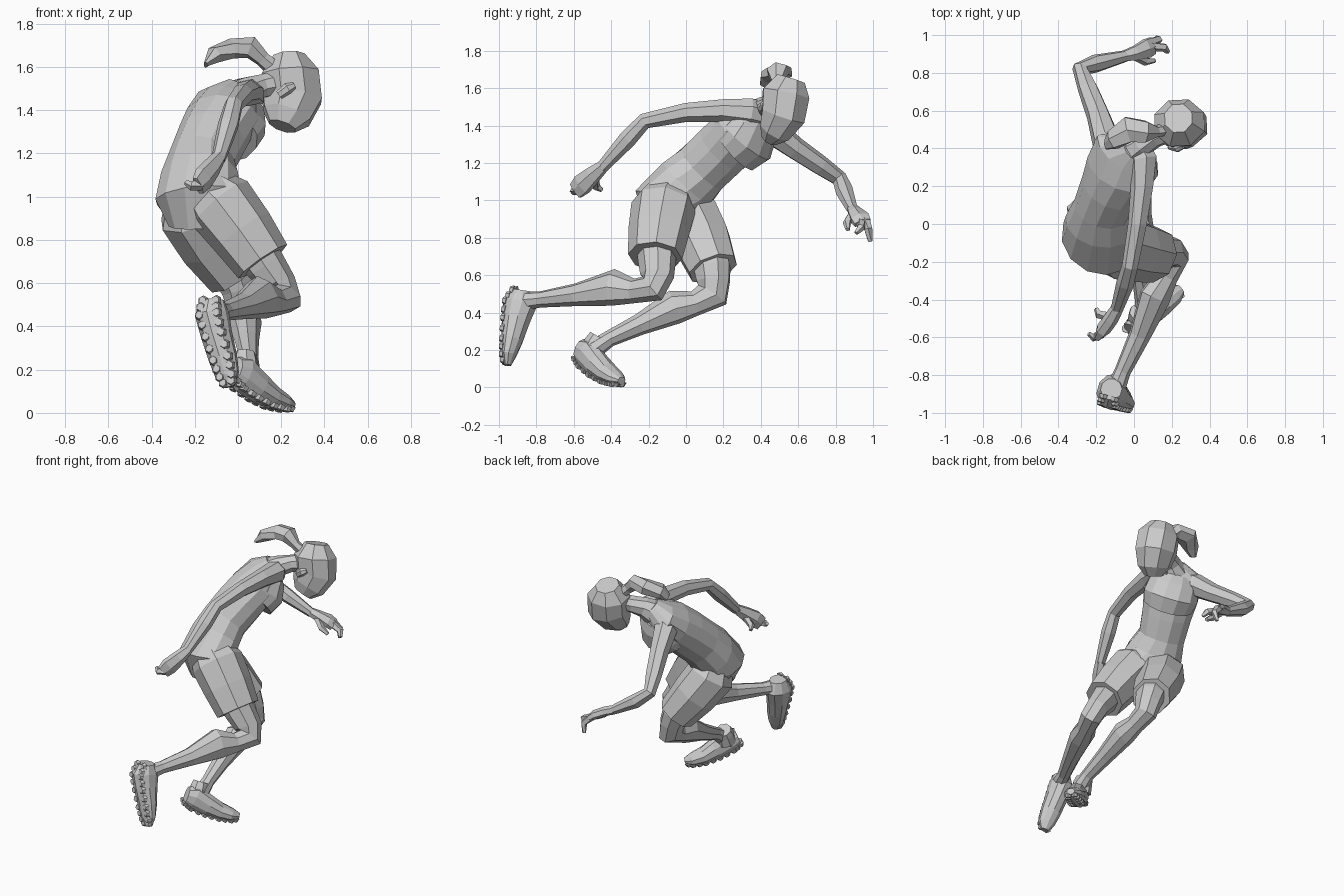
import bpy, bmesh, math
from mathutils import Vector


def frames(path, ref_a, ref_b=None):
    """Centre, side and depth direction at every station of a path."""
    pts = [Vector(p[:3]) for p in path]
    n = len(pts)
    a, b = Vector(ref_a).normalized(), Vector(ref_b or ref_a).normalized()
    out = []
    for i, c in enumerate(pts):
        t = Vector()
        if i > 0:
            t += (c - pts[i - 1]).normalized()
        if i < n - 1:
            t += (pts[i + 1] - c).normalized()
        t.normalize()
        ref = a.lerp(b, i / (n - 1))
        side = (ref - t * ref.dot(t)).normalized()
        out.append((c, side, t.cross(side)))
    return out


def finish(name, bm):
    bmesh.ops.recalc_face_normals(bm, faces=bm.faces)
    me = bpy.data.meshes.new(name)
    bm.to_mesh(me)
    bm.free()
    ob = bpy.data.objects.new(name, me)
    bpy.context.collection.objects.link(ob)
    return ob


def loft(name, path, ref, sides=8, ref_b=None):
    """Faceted tube: stations are x, y, z, half width[, half depth]."""
    bm = bmesh.new()
    rings = []
    for p, (c, s, d) in zip(path, frames(path, ref, ref_b)):
        ring = []
        for k in range(sides):
            a = 2 * math.pi * (k + 0.5) / sides
            ring.append(bm.verts.new(c + 1.04 * (s * p[3] * math.cos(a) + d * p[-1] * math.sin(a))))
        rings.append(ring)
    for r0, r1 in zip(rings, rings[1:]):
        for k in range(sides):
            j = (k + 1) % sides
            bm.faces.new((r0[k], r0[j], r1[j], r1[k]))
    bm.faces.new(rings[0])
    bm.faces.new(rings[-1])
    return finish(name, bm)


# torso with twist from hips to shoulders
HIP, SHOULDER = (0.75, -0.65, 0), (0.86, -0.4, 0.28)
loft("torso", [(-.17, -.06, .88, .15, .14), (-.18, -.08, 1.0, .208, .18), (-.18, 0, 1.09, .182, .16),
               (-.165, .085, 1.175, .15, .15), (-.12, .19, 1.275, .16, .15), (-.075, .285, 1.365, .18, .14),
               (-.05, .37, 1.445, .17, .1), (0, .4, 1.505, .07, .06)], HIP, 12, SHOULDER)
loft("sports_top", [(-.065, .265, 1.285, .16, .145), (-.045, .32, 1.33, .178, .155),
                    (-.04, .36, 1.395, .165, .12), (-.04, .39, 1.445, .12, .08)], (.82, -.5, .2), 12, SHOULDER)
loft("neck", [(-.03, .38, 1.45, .09), (.04, .42, 1.495, .065), (.11, .46, 1.515, .055), (.2, .5, 1.53, .06)], SHOULDER, 8)

# head tilted forward, ear and ponytail
loft("head", [(.205, .445, 1.33, .065, .045), (.225, .475, 1.38, .115, .09), (.25, .52, 1.46, .142, .122),
              (.24, .535, 1.575, .137, .13), (.235, .56, 1.655, .075, .08)], (1, 0, -.15), 8)
loft("ear", [(.19, .405, 1.475, .012, .02), (.23, .40, 1.505, .02, .025), (.26, .41, 1.52, .012, .015)], (0, 1, 0), 6)
loft("ponytail", [(.16, .5, 1.6, .03, .04), (.115, .49, 1.64, .03, .035), (.06, .49, 1.695, .06, .05),
                  (-.03, .5, 1.69, .075, .045), (-.11, .445, 1.66, .055, .04), (-.15, .42, 1.615, .03, .01)],
     (.3, 1, .1), 6)

# shorts legs and bare legs
TRAIL, STANCE = (.78, -.38, .5), (.94, -.09, .32)
loft("shorts_leg_right", [(-.14, -.1, 1.03, .12, .14), (-.08, -.12, .97, .155, .17),
                          (.02, -.145, .84, .145, .16), (.115, -.165, .705, .13, .142)], TRAIL, 8)
loft("shorts_leg_left", [(-.22, -.01, .99, .12, .13), (-.21, .02, .92, .155, .16),
                         (-.13, .085, .79, .145, .155), (-.025, .145, .64, .12, .132)], STANCE, 8)
loft("leg_right", [(.07, -.16, .77, .1), (.125, -.155, .69, .09, .1), (.19, -.155, .6, .075, .09),
                   (.215, -.18, .535, .07, .085), (.17, -.28, .52, .06, .065), (.11, -.39, .54, .075, .1),
                   (.03, -.59, .5, .055, .06), (-.06, -.78, .475, .042), (-.1, -.88, .465, .05)], TRAIL, 8)
loft("leg_left", [(-.06, .12, .72, .1), (-.02, .14, .64, .09, .1), (.005, .145, .57, .08, .09),
                  (.02, .14, .5, .07, .09), (.03, .05, .455, .06, .065), (.03, -.06, .435, .075, .09),
                  (.04, -.25, .34, .055), (.05, -.41, .265, .042), (.05, -.49, .21, .05)], STANCE, 8)

# arms
loft("arm_right", [(.02, .4, 1.46, .07), (.05, .34, 1.475, .075), (.045, .2, 1.485, .06), (.02, 0, 1.475, .05),
                   (-.02, -.22, 1.43, .042), (-.045, -.31, 1.335, .047), (-.09, -.45, 1.18, .032)], (1, 0, 0), 7)
loft("arm_left", [(-.1, .39, 1.42, .07), (-.15, .45, 1.385, .075), (-.19, .58, 1.285, .06),
                  (-.245, .72, 1.19, .052), (-.285, .82, 1.12, .042), (-.2, .85, 1.05, .047),
                  (-.04, .89, .955, .03)], (.4, .5, .77), 7)

# hands
loft("palm_right", [(-.085, -.44, 1.19, .032), (-.12, -.5, 1.14, .048, .038),
                    (-.16, -.555, 1.09, .06, .038), (-.185, -.59, 1.055, .05, .022)], (.3, .5, -.8), 6)
loft("palm_left", [(-.05, .89, .96, .03), (.01, .905, .94, .042, .03),
                   (.07, .93, .91, .055, .03), (.1, .945, .885, .05, .022)], (0, 1, .1), 6)
FINGERS = {
    "fingers_right": [(-.17, -.58, 1.06), (-.215, -.6, 1.055), (-.24, -.58, 1.07)],
    "thumb_right": [(-.13, -.49, 1.12), (-.185, -.48, 1.08), (-.2, -.45, 1.06)],
    "finger_left_1": [(.08, .96, .9), (.13, .975, .85), (.12, .985, .785)],
    "finger_left_2": [(.09, .94, .89), (.16, .935, .86), (.18, .91, .83)],
    "thumb_left": [(.01, .89, .93), (.06, .86, .885), (.11, .865, .85)],
}
for name, pts in FINGERS.items():
    loft(name, [p + (r,) for p, r in zip(pts, (.025, .022, .012))], (.3, .2, .9), 5)


# shoes with broad studs on the sole side of the path
def shoe(label, path, ref):
    loft("shoe_" + label, path, ref, 10)
    fr = frames(path, ref)
    bm = bmesh.new()
    for i in range(len(path) - 1):
        for f in (0.1, 0.6):
            c = fr[i][0].lerp(fr[i + 1][0], f)
            w = path[i][3] * (1 - f) + path[i + 1][3] * f
            h = path[i][4] * (1 - f) + path[i + 1][4] * f
            for k in (-1, 1):
                base = c + fr[i][1] * w * .55 * k + fr[i][2] * h * .83
                res = bmesh.ops.create_cone(bm, cap_ends=True, segments=6, radius1=.026, radius2=.018, depth=.022)
                q = fr[i][2].to_track_quat('Z', 'Y')
                for v in res["verts"]:
                    v.co = q @ v.co + base
    finish("studs_" + label, bm)


shoe("right", [(-.12, -.875, .525, .055, .055), (-.12, -.885, .46, .075, .092), (-.1, -.908, .37, .07, .077),
               (-.07, -.93, .26, .065, .058), (-.05, -.948, .18, .055, .04), (-.04, -.955, .125, .025, .02)],
     (1, -.25, .2))
shoe("left", [(-.015, -.565, .205, .045, .06), (.02, -.53, .185, .06, .085), (.09, -.475, .125, .062, .072),
              (.15, -.42, .08, .065, .055), (.21, -.375, .053, .055, .04), (.25, -.345, .04, .025, .02)],
     (.66, -.75, 0))
loft("shoe_collar_left", [(.03, -.505, .18, .065), (.03, -.485, .24, .06), (.03, -.465, .275, .052)], STANCE, 8)

# stand on the ground
obs = bpy.context.collection.objects
low = min(v.co.z for o in obs for v in o.data.vertices)
for o in obs:
    for v in o.data.vertices:
        v.co.z -= low
